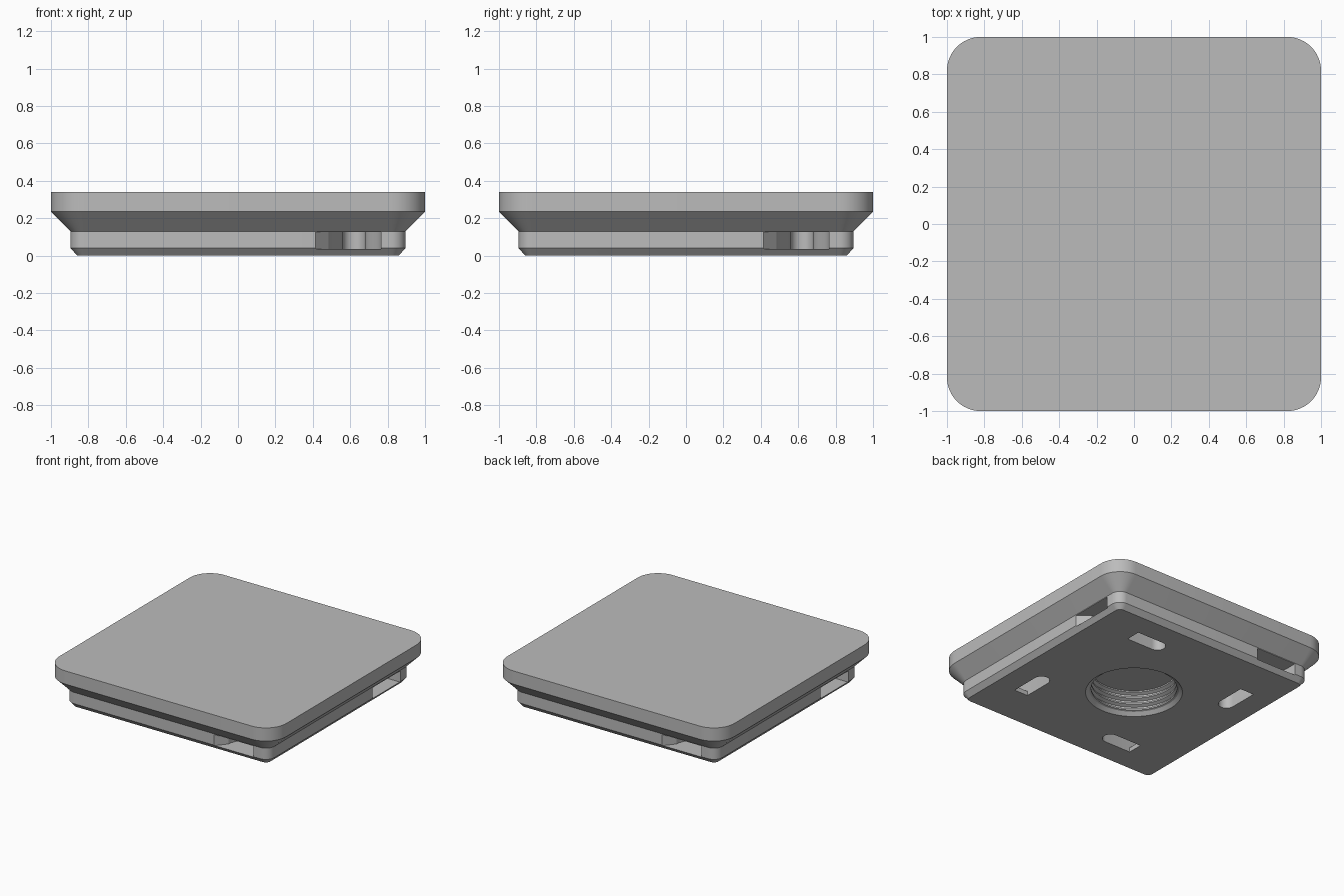
import bpy, bmesh, math
from mathutils import Matrix, Vector

if "Cube" in bpy.data.objects:
    bpy.data.objects.remove(bpy.data.objects["Cube"])

grey = bpy.data.materials.new("plain grey")
grey.use_nodes = True
GREY = (0.5, 0.5, 0.5, 1)
grey.diffuse_color = GREY
grey.node_tree.nodes["Principled BSDF"].inputs["Base Color"].default_value = GREY


def skin(name, rings):
    """Closed solid through a stack of equal-length rings."""
    bm = bmesh.new()
    loops = [[bm.verts.new(p) for p in ring] for ring in rings]
    n = len(loops[0])
    for a, b in zip(loops, loops[1:]):
        for i in range(n):
            j = (i + 1) % n
            bm.faces.new((a[i], a[j], b[j], b[i]))
    bm.faces.new(loops[0][::-1])
    bm.faces.new(loops[-1])
    bmesh.ops.recalc_face_normals(bm, faces=bm.faces)
    mesh = bpy.data.meshes.new(name)
    bm.to_mesh(mesh)
    bm.free()
    mesh.materials.append(grey)
    obj = bpy.data.objects.new(name, mesh)
    bpy.context.collection.objects.link(obj)
    return obj


def rounded_square(r, z, centre=0.82, steps=12):
    ring = []
    for q in range(4):
        mid = Matrix.Rotation(q * math.pi / 2, 3, "Z") @ Vector((centre, centre, z))
        for k in range(steps + 1):
            a = math.pi / 2 * (q + k / steps)
            ring.append(mid + Vector((r * math.cos(a), r * math.sin(a), 0)))
    return ring


def circle(r, z, n=64):
    return [(r * math.cos(2 * math.pi * k / n), r * math.sin(2 * math.pi * k / n), z)
            for k in range(n)]


def prism(name, outline, z0, z1, turn):
    rot = Matrix.Rotation(turn, 3, "Z")
    return skin(name, [[rot @ Vector((x, y, z)) for x, y in outline] for z in (z0, z1)])


def ease(p, q, steps=8):
    """S-shaped wall from p to q, running along y at both ends."""
    return [(p[0] + (q[0] - p[0]) * (1 - math.cos(math.pi * k / steps)) / 2,
             p[1] + (q[1] - p[1]) * k / steps) for k in range(steps + 1)]


# Plate: dovetail foot below a wide top, concentric corners
plate = skin("mounting_plate", [rounded_square(r, z) for r, z in
             ((0.04, 0), (0.075, 0.04), (0.075, 0.13), (0.18, 0.235), (0.18, 0.34))])

# Threaded socket in the underside
thread = [(0.36, -0.02), (0.35, 0), (0.325, 0.025)]
for i in range(3):
    z = 0.03 + i * 0.05
    thread += [(0.31, z), (0.31, z + 0.012), (0.335, z + 0.026), (0.335, z + 0.038)]
thread += [(0.31, 0.18), (0.31, 0.19)]
cutters = [skin("socket_cutter", [circle(r, z) for r, z in thread])]

# Strap channels: a flared side mouth leading to a slot in the underside
inner_end = [(0.62 - 0.06 * math.cos(math.pi * k / 12), -0.3 + 0.06 * math.sin(math.pi * k / 12))
             for k in range(13)]
channel = ([(0.415, -1), (0.415, -0.895)] + ease((0.485, -0.81), (0.56, -0.6)) + inner_end
           + ease((0.765, -0.8), (0.68, -0.6))[::-1] + [(0.765, -1)])
slot = [(0.56, -0.53)] + inner_end + [(0.68, -0.53)]
for q in range(4):
    cutters.append(prism("channel_cutter", channel, 0.035, 0.125, q * math.pi / 2))
    cutters.append(prism("slot_cutter", slot, -0.05, 0.08, q * math.pi / 2))

bpy.context.view_layer.objects.active = plate
for cutter in cutters:
    mod = plate.modifiers.new("cut", "BOOLEAN")
    mod.operation = "DIFFERENCE"
    mod.solver = "EXACT"
    mod.object = cutter
    bpy.ops.object.modifier_apply(modifier=mod.name)
    bpy.data.objects.remove(cutter)

bpy.ops.object.select_all(action="DESELECT")
plate.select_set(True)
bpy.ops.object.shade_smooth_by_angle(angle=math.radians(25))
